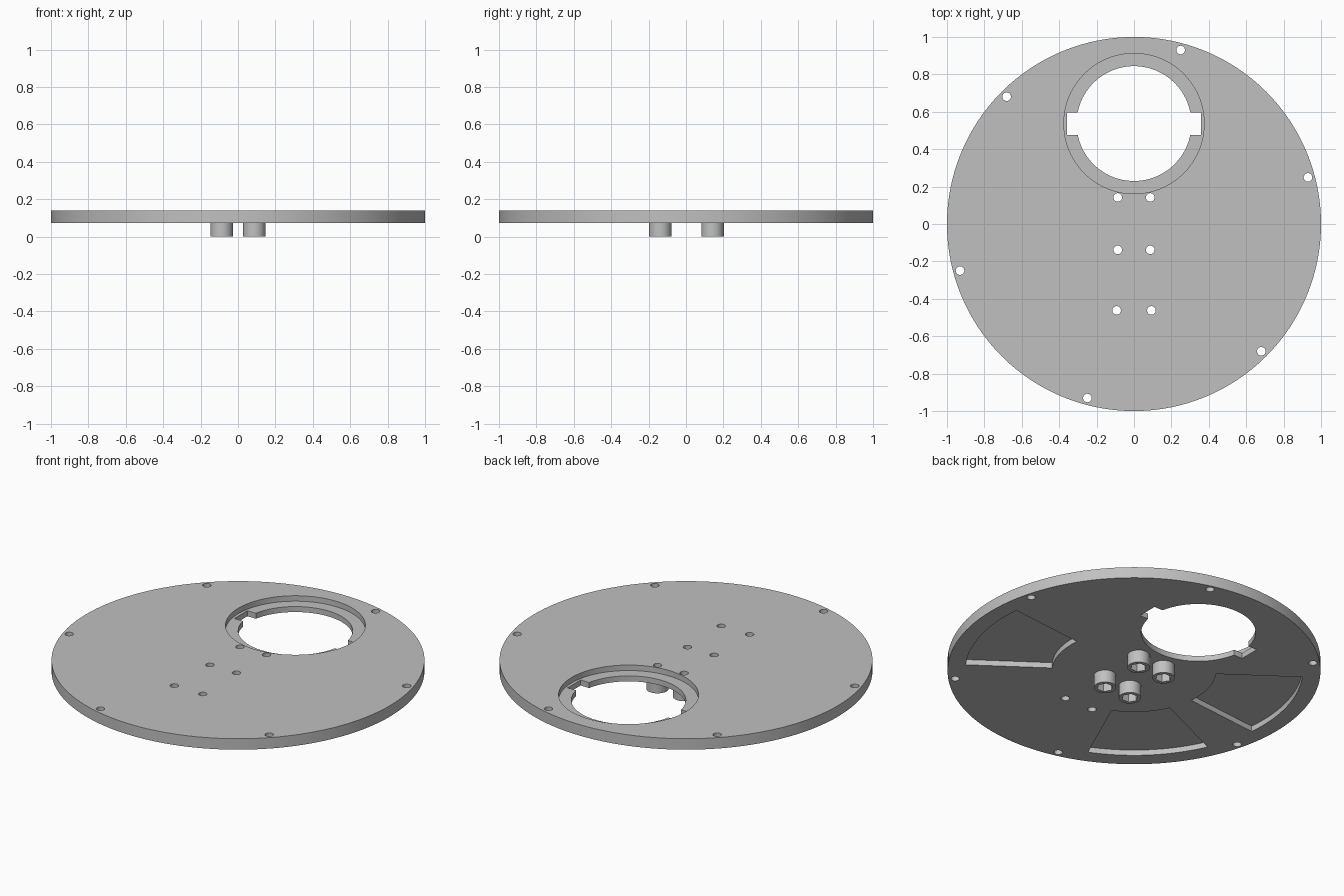
import bpy
import bmesh
from math import cos, sin, radians, tau

if "Cube" in bpy.data.objects:
    bpy.data.objects.remove(bpy.data.objects["Cube"], do_unlink=True)

BOTTOM, TOP = 0.074, 0.139
MIDDLE = (BOTTOM + TOP) / 2
SCREW_RADIUS = 0.023

grey = bpy.data.materials.new("plain grey")
grey.use_nodes = True
grey.diffuse_color = (0.53, 0.53, 0.53, 1)
grey.node_tree.nodes["Principled BSDF"].inputs["Base Color"].default_value = grey.diffuse_color


def circle(x, y, radius, sides=32, turn=0.0):
    return [(x + radius * cos(turn + tau * i / sides),
             y + radius * sin(turn + tau * i / sides)) for i in range(sides)]


def sector(angle, half_width, inner, outer, steps=16):
    """Outline of a ring segment centred on the given angle in degrees."""
    angles = [radians(angle - half_width + 2 * half_width * i / steps) for i in range(steps + 1)]
    return ([(outer * cos(a), outer * sin(a)) for a in angles]
            + [(inner * cos(a), inner * sin(a)) for a in reversed(angles)])


def prism(name, outline, low, high):
    """Extrude a counter-clockwise outline between two heights."""
    bm = bmesh.new()
    base = bm.faces.new([bm.verts.new((x, y, low)) for x, y in outline])
    moved = bmesh.ops.extrude_face_region(bm, geom=[base])["geom"]
    verts = [v for v in moved if isinstance(v, bmesh.types.BMVert)]
    bmesh.ops.translate(bm, verts=verts, vec=(0, 0, high - low))
    if not base.is_valid or len(bm.faces) < len(outline) + 2:
        bm.faces.new([v for v in bm.verts if v not in verts])
    bmesh.ops.recalc_face_normals(bm, faces=bm.faces)
    mesh = bpy.data.meshes.new(name)
    bm.to_mesh(mesh)
    bm.free()
    obj = bpy.data.objects.new(name, mesh)
    bpy.context.collection.objects.link(obj)
    return obj


def finish(obj, cuts):
    """Subtract each (outline, low, high) cut, then colour and shade."""
    bpy.ops.object.select_all(action="DESELECT")
    bpy.context.view_layer.objects.active = obj
    obj.select_set(True)
    for cut in cuts:
        cutter = prism("cutter", *cut)
        cutter.hide_render = True
        mod = obj.modifiers.new("cut", "BOOLEAN")
        mod.operation, mod.solver, mod.object = "DIFFERENCE", "EXACT", cutter
        bpy.ops.object.modifier_apply(modifier=mod.name)
        bpy.data.objects.remove(cutter, do_unlink=True)
    obj.data.materials.clear()
    obj.data.materials.append(grey)
    for face in obj.data.polygons:
        face.material_index = 0
    bpy.ops.object.shade_smooth_by_angle(angle=radians(30))


def through(outline):
    return (outline, -0.1, 0.3)


# Large opening with a stepped rim and two side notches
HOLE_Y = 0.537
cuts = [
    (circle(0, HOLE_Y, 0.375, 96), MIDDLE, 0.3),
    through(circle(0, HOLE_Y, 0.307, 96)),
    through([(-0.357, 0.476), (0.357, 0.476), (0.357, 0.597), (-0.357, 0.597)]),
]

# Screw holes around the edge
for i in range(6):
    a = radians(15 + 60 * i)
    cuts.append(through(circle(0.963 * cos(a), 0.963 * sin(a), SCREW_RADIUS)))

# Screw holes in the middle
boss_spots = [(x, y) for x in (-0.087, 0.087) for y in (-0.138, 0.142)]
for x, y in boss_spots + [(-0.093, -0.462), (0.093, -0.462)]:
    cuts.append(through(circle(x, y, SCREW_RADIUS)))

# Shallow ring-segment pockets underneath
for angle in (165, 225, 345):
    cuts.append((sector(angle, 20.8, 0.44, 0.905), -0.1, MIDDLE))

finish(prism("base_plate", circle(0, 0, 1, 128), BOTTOM, TOP), cuts)

# Nut holders below the plate, each with a hexagonal recess
for x, y in boss_spots:
    side = "left" if x > 0 else "right"
    end = "back" if y > 0 else "front"
    boss = prism(f"nut_holder_{end}_{side}", circle(x, y, 0.06, 48), 0, BOTTOM)
    finish(boss, [(circle(x, y, 0.044, 6), -0.1, 0.06),
                  through(circle(x, y, SCREW_RADIUS))])
